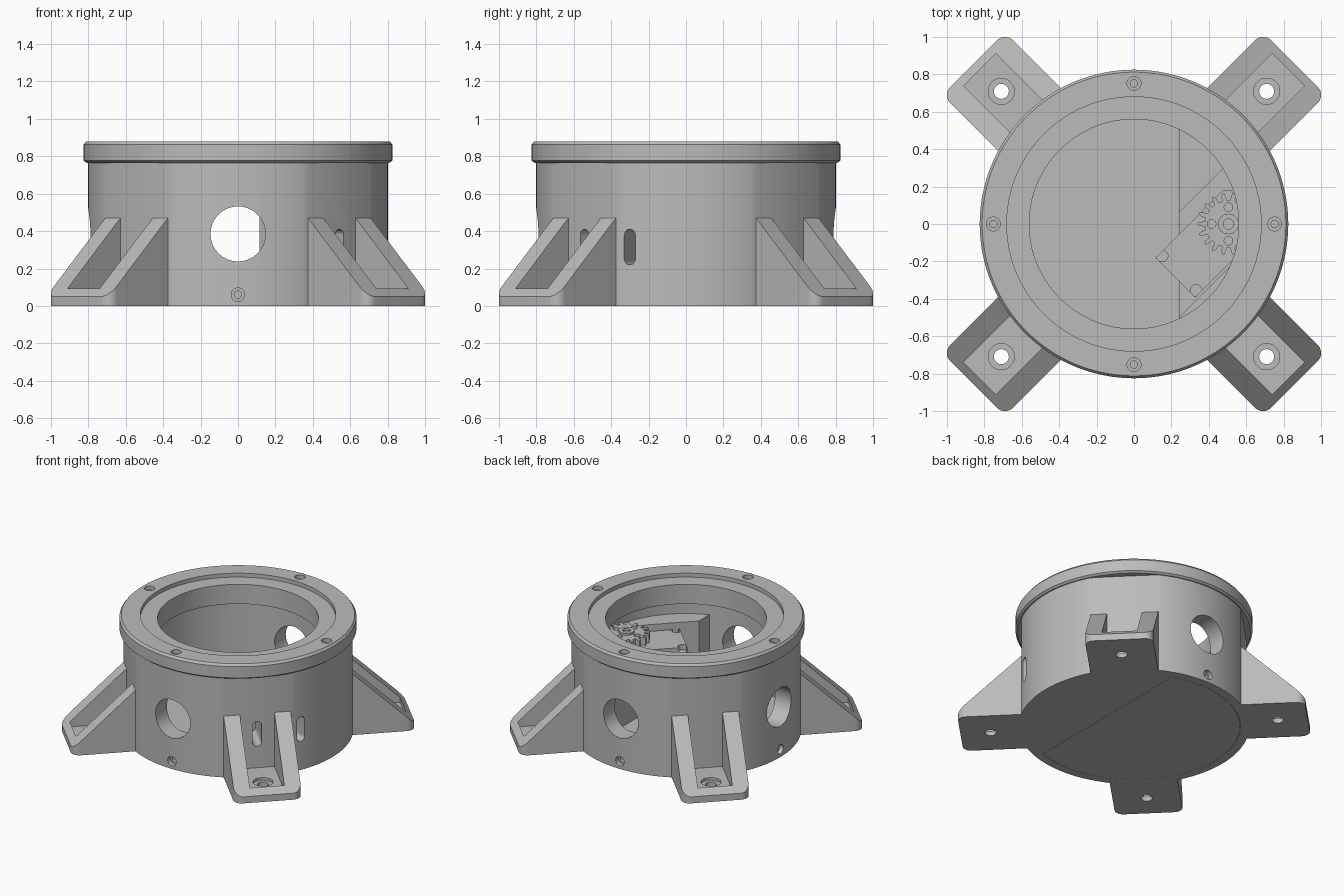
import bpy, bmesh, math
from mathutils import Matrix, Vector

cube = bpy.data.objects.get("Cube")
if cube:
    bpy.data.objects.remove(cube, do_unlink=True)

grey = bpy.data.materials.new("plain_grey")
grey.use_nodes = True
COLOUR = (0.5, 0.5, 0.5, 1)
grey.diffuse_color = COLOUR
grey.node_tree.nodes["Principled BSDF"].inputs["Base Color"].default_value = COLOUR

DIAG = math.radians(45)
UP = Matrix.Identity(4)


def prism(name, points, z0, z1, matrix=UP):
    """Extrude a flat outline from z0 to z1."""
    bm = bmesh.new()
    face = bm.faces.new([bm.verts.new((x, y, z0)) for x, y in points])
    new = bmesh.ops.extrude_face_region(bm, geom=[face])["geom"]
    verts = [v for v in new if isinstance(v, bmesh.types.BMVert)]
    bmesh.ops.translate(bm, verts=verts, vec=(0, 0, z1 - z0))
    return finish(name, bm, matrix)


def lathe(name, profile, steps=128):
    """Spin a closed (radius, height) outline around z."""
    bm = bmesh.new()
    verts = [bm.verts.new((r, 0, z)) for r, z in profile]
    edges = [bm.edges.new((verts[i - 1], verts[i])) for i in range(len(verts))]
    bmesh.ops.spin(bm, geom=verts + edges, cent=(0, 0, 0), axis=(0, 0, 1),
                   angle=math.tau, steps=steps)
    bmesh.ops.remove_doubles(bm, verts=bm.verts, dist=0.0001)
    return finish(name, bm, UP)


def finish(name, bm, matrix):
    bmesh.ops.transform(bm, matrix=matrix, verts=bm.verts)
    bmesh.ops.recalc_face_normals(bm, faces=bm.faces)
    mesh = bpy.data.meshes.new(name)
    bm.to_mesh(mesh)
    bm.free()
    mesh.materials.append(grey)
    obj = bpy.data.objects.new(name, mesh)
    bpy.context.collection.objects.link(obj)
    return obj


def arc(r, a0=0.0, a1=math.tau, n=128, centre=(0, 0), closed=False):
    """Points on an arc; the end point is kept only when closed is set."""
    return [(centre[0] + r * math.cos(a0 + (a1 - a0) * i / n),
             centre[1] + r * math.sin(a0 + (a1 - a0) * i / n))
            for i in range(n + int(closed))]


def disc(r, z0, z1, centre=(0, 0), matrix=UP, n=32):
    return prism("cutter", arc(r, n=n, centre=centre), z0, z1, matrix)


def rect(x0, x1, y0, y1):
    return [(x0, y0), (x1, y0), (x1, y1), (x0, y1)]


def boolean(obj, tools, operation="DIFFERENCE"):
    for tool in tools:
        mod = obj.modifiers.new("cut", "BOOLEAN")
        mod.operation, mod.solver, mod.object = operation, "EXACT", tool
        bpy.context.view_layer.objects.active = obj
        bpy.ops.object.modifier_apply(modifier=mod.name)
        bpy.data.objects.remove(tool, do_unlink=True)


def outward(angle, z):
    """Local z points radially out, local y points up."""
    return (Matrix.Translation((0, 0, z)) @ Matrix.Rotation(angle, 4, "Z")
            @ Matrix.Rotation(math.pi / 2, 4, "Y") @ Matrix.Rotation(math.pi / 2, 4, "Z"))


def turn(angle):
    return Matrix.Rotation(angle, 4, "Z")


def d_shape(r, x):
    a = math.acos(x / r)
    return arc(r, a, math.tau - a, closed=True)


# Housing wall with a solid mounting block behind the straight inner face
BORE, CHORD = 0.67, 0.24
body = prism("housing", arc(0.803), 0, 0.775)
for k in range(4):
    boolean(body, [prism("cutter", rect(0.767, 1, -0.5, 0.5), -0.1, 1, turn(DIAG + k * math.pi / 2))])
boolean(body, [prism("cutter", d_shape(BORE, CHORD), -0.1, 1),
               prism("cutter", d_shape(0.74, CHORD), -0.1, 0.12),
               disc(BORE, 0.575, 1, n=128)])


# Diagonal pocket in the block, bounded by the lines x - y = lo and x - y = hi
def slant(c, s):
    return ((s + c) / 2, (s - c) / 2)


lo, hi = 0.18, 0.74
a_lo, a_hi = (math.acos(c / (math.sqrt(2) * BORE)) - DIAG for c in (lo, hi))
boolean(body, [prism("cutter", [slant(lo, -0.3), slant(hi, -0.3)]
                     + arc(BORE, a_hi, a_lo, 24, closed=True), 0.2, 1)])

# Portholes, screw holes and cable slots
slot = arc(0.032, 0, math.pi, 12, (0, 0.063), True) + arc(0.032, math.pi, math.tau, 12, (0, -0.063), True)
for quarter in (1, 2, 3):
    a = quarter * math.pi / 2
    boolean(body, [disc(0.147, 0.5, 1, matrix=outward(a, 0.385), n=64),
                   disc(0.036, 0.77, 1, matrix=outward(a, 0.06)),
                   disc(0.02, 0.6, 1, matrix=outward(a, 0.06))])
for degrees in (-45, -22):
    boolean(body, [prism("cutter", slot, 0.5, 1, outward(math.radians(degrees), 0.315))])

# Removable floor plate
floor = prism("floor_plate", d_shape(0.738, CHORD - 0.002), 0, 0.12)

# Lid ring with stepped opening and four screw holes
lid = lathe("lid_ring", [(0.56, 0.70), (0.66, 0.70), (0.66, 0.77), (0.81, 0.765), (0.825, 0.777),
                         (0.825, 0.863), (0.812, 0.88), (0.68, 0.88), (0.68, 0.85), (0.56, 0.85)])
for k in range(4):
    spin = turn(k * math.pi / 2)
    boolean(lid, [disc(0.037, 0.85, 1, (0.752, 0), spin), disc(0.02, 0.79, 1, (0.752, 0), spin)])

# Four splayed feet: sloped side ribs around a recessed bolt pad
WIDTH, REACH, CORNER = 0.237, 1.213, 0.06
side = [(0.755, 0), (REACH, 0), (REACH, 0.05), (0.767, 0.47), (0.755, 0.47)]
stand = Matrix.Rotation(math.pi / 2, 4, "X")
plan = ([(0.7, -WIDTH)]
        + arc(CORNER, -math.pi / 2, 0, 10, (REACH - CORNER, CORNER - WIDTH), True)
        + arc(CORNER, 0, math.pi / 2, 10, (REACH - CORNER, WIDTH - CORNER), True)
        + [(0.7, WIDTH)])
for k, label in enumerate(("back_left", "back_right", "front_right", "front_left")):
    foot = prism(label + "_foot", side, -0.3, 0.3, stand)
    boolean(foot, [prism("cutter", plan, -0.1, 1)], "INTERSECT")
    boolean(foot, [prism("cutter", rect(0.7, 1.167, -0.122, 0.122), 0.055, 1),
                   disc(0.07, 0.035, 1, (1.003, 0)), disc(0.04, -0.1, 1, (1.003, 0))])
    foot.data.transform(turn(DIAG + k * math.pi / 2))

# Motor box lying diagonally in the pocket, with two screw holes
motor = prism("motor_box", [slant(0.295, -0.065), slant(0.72, -0.065), slant(0.72, 0.66),
                            slant(0.34, 0.7), slant(0.295, 0.66)], 0.2, 0.53)
boolean(motor, [disc(0.031, 0.49, 1, p) for p in ((0.15, -0.17), (0.332, -0.355))])

# Drive gear with lightening holes and a raised hub
GEAR, TEETH = (0.505, 0), 18
pitch = math.tau / TEETH
outline = [(GEAR[0] + r * math.cos((t + f) * pitch), GEAR[1] + r * math.sin((t + f) * pitch))
           for t in range(TEETH)
           for r, f in ((0.125, -0.3), (0.15, -0.22), (0.165, -0.1), (0.165, 0.1), (0.15, 0.22), (0.125, 0.3))]
gear = prism("drive_gear", outline, 0.55, 0.61)
for k in range(4):
    a = k * math.pi / 2
    boolean(gear, [disc(0.023, 0.5, 1, (GEAR[0] + 0.09 * math.cos(a), 0.09 * math.sin(a)))])
hub = prism("gear_hub", arc(0.055, n=32, centre=GEAR), 0.5, 0.625)
boolean(hub, [disc(0.028, 0.59, 1, GEAR)])

# Smooth round walls, keep crisp edges
bpy.ops.object.select_all(action="DESELECT")
for obj in (body, floor, lid, motor, gear, hub):
    obj.select_set(True)
for obj in bpy.context.collection.objects:
    if obj.name.endswith("_foot"):
        obj.select_set(True)
bpy.context.view_layer.objects.active = body
bpy.ops.object.shade_smooth_by_angle(angle=math.radians(25))
